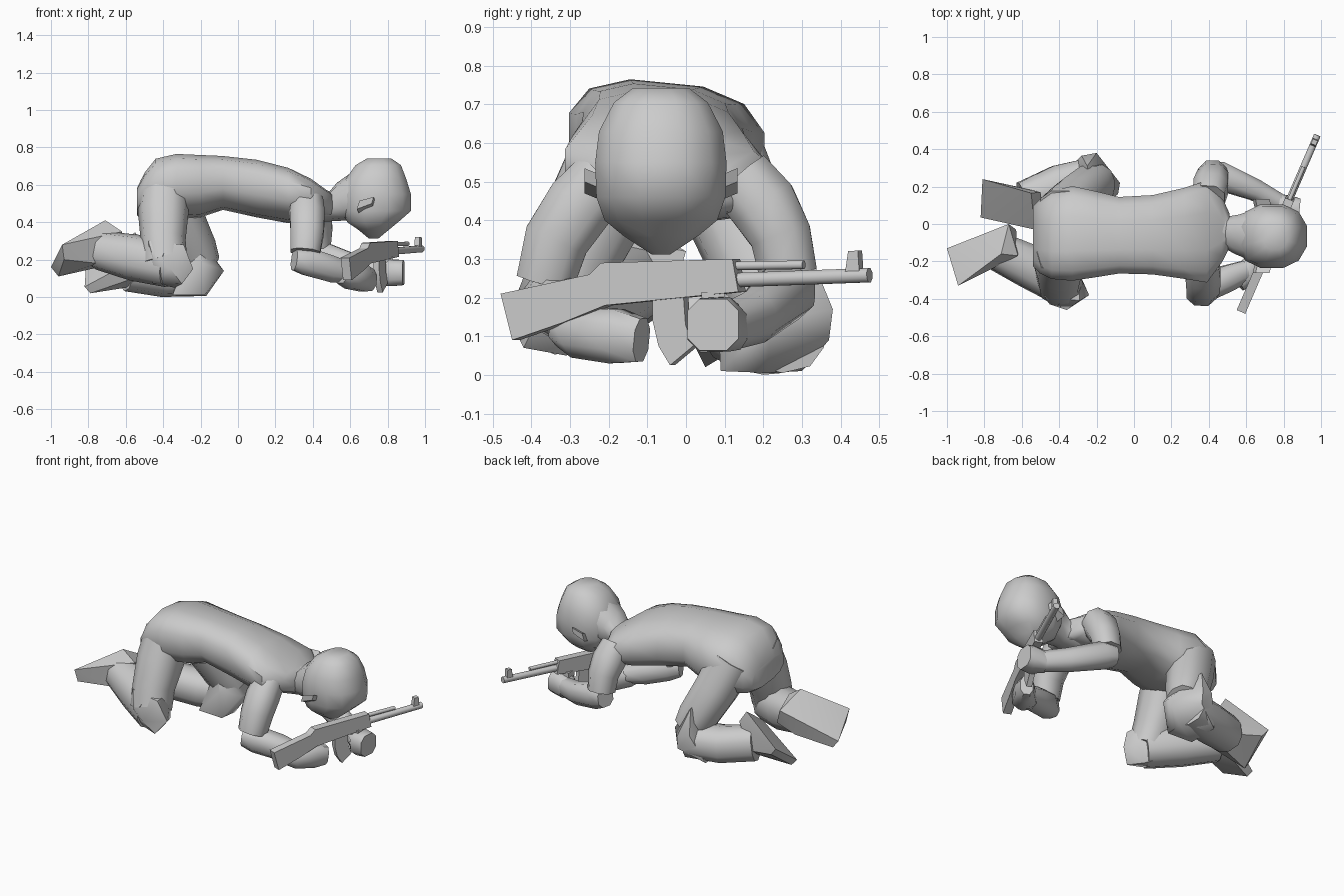
import bpy, bmesh, math
from mathutils import Vector


def finish(name, bm, angle=40):
    bmesh.ops.recalc_face_normals(bm, faces=bm.faces)
    me = bpy.data.meshes.new(name)
    bm.to_mesh(me)
    bm.free()
    ob = bpy.data.objects.new(name, me)
    bpy.context.collection.objects.link(ob)
    bpy.ops.object.select_all(action='DESELECT')
    ob.select_set(True)
    bpy.context.view_layer.objects.active = ob
    bpy.ops.object.shade_smooth_by_angle(angle=math.radians(angle))
    return ob


def loft(name, rings, side=(0, 1, 0), axis=None, n=10, power=0.85, roll=0.0, angle=50):
    """Skin a row of rings (x, y, z, half width along side, half height)."""
    bm = bmesh.new()
    loops = []
    pts = [Vector(r[:3]) for r in rings]
    for i, r in enumerate(rings):
        t = Vector(axis) if axis else pts[min(i + 1, len(pts) - 1)] - pts[max(i - 1, 0)]
        t.normalize()
        s = Vector(side)
        s = (s - t * s.dot(t)).normalized()
        u = t.cross(s)
        loop = []
        for k in range(n):
            a = 2 * math.pi * (k + 0.5) / n
            c, d = math.cos(a), math.sin(a)
            c = math.copysign(abs(c) ** power, c) * r[3]
            d = math.copysign(abs(d) ** power, d) * r[4]
            p = pts[i] + s * c + u * d
            p.z += roll * c
            loop.append(bm.verts.new(p))
        loops.append(loop)
    for A, B in zip(loops, loops[1:]):
        for k in range(n):
            j = (k + 1) % n
            bm.faces.new((A[k], A[j], B[j], B[k]))
    bm.faces.new(loops[0])
    bm.faces.new(loops[-1])
    return finish(name, bm, angle)


def hull(name, pts, angle=30):
    bm = bmesh.new()
    for p in pts:
        bm.verts.new(p)
    bmesh.ops.convex_hull(bm, input=bm.verts)
    return finish(name, bm, angle)


def gun(y, z, t=0.0):
    """Point in the rifle's slanted upright plane, t across it."""
    return Vector((0.775 + 0.432 * y + 0.918 * t, y - 0.397 * t, z))


def plate(name, profile, half):
    bm = bmesh.new()
    A = [bm.verts.new(gun(y, z, -half)) for y, z in profile]
    B = [bm.verts.new(gun(y, z, half)) for y, z in profile]
    bm.faces.new(A)
    bm.faces.new(B)
    for k in range(len(A)):
        j = (k + 1) % len(A)
        bm.faces.new((A[k], A[j], B[j], B[k]))
    return finish(name, bm, 20)


def rod(name, y0, z0, y1, z1, r):
    return loft(name, [(*gun(y0, z0), r, r), (*gun(y1, z1), r, r)],
                side=(0.918, -0.397, 0), n=8, power=1)


# torso: (x, y min, y max, z min, z max), rump to collar
body = [(-.54, -.23, .10, .44, .58), (-.50, -.27, .14, .41, .66), (-.44, -.30, .18, .40, .735),
        (-.33, -.31, .21, .42, .76), (-.20, -.29, .18, .43, .755), (-.08, -.27, .15, .47, .75),
        (.10, -.275, .16, .43, .73), (.27, -.30, .20, .40, .685), (.39, -.32, .24, .41, .625),
        (.47, -.21, .15, .42, .57), (.51, -.13, .06, .42, .55)]
loft("torso", [(x, (a + b) / 2, (c + d) / 2, (b - a) / 2, (d - c) / 2) for x, a, b, c, d in body],
     axis=(1, 0, 0), n=12, power=.75, roll=-.1)

# neck and head
loft("neck", [(.42, -.04, .49, .14, .09), (.50, -.045, .485, .09, .08), (.56, -.055, .51, .11, .105),
              (.64, -.06, .53, .14, .14)], n=10)
skull = [(.742, .69, .82, .075), (.705, .625, .875, .125), (.63, .57, .905, .165), (.55, .545, .93, .175),
         (.46, .55, .93, .172), (.40, .58, .86, .15), (.36, .64, .81, .10), (.312, .70, .75, .025)]
loft("head", [((a + b) / 2, -.065, z, w, (b - a) / 2) for z, a, b, w in skull],
     axis=(0, 0, 1), n=12, power=.85)
for s, nm in ((-1, "ear_right"), (1, "ear_left")):
    prof = [(.645, .465), (.725, .495), (.735, .53), (.66, .51)]
    hull(nm, [(x, -.065 + s * .15, z - .015) for x, z in prof] +
         [(x - .01, -.065 + s * .198, z + .005) for x, z in prof])

# right leg
loft("right_thigh", [(-.39, -.15, .62, .13, .13), (-.40, -.22, .45, .135, .135),
                     (-.40, -.29, .30, .12, .12), (-.39, -.33, .18, .11, .12)])
hull("right_knee", [(-.24, -.38, .15), (-.30, -.42, .07), (-.34, -.31, .05), (-.36, -.46, .15),
                    (-.45, -.43, .20), (-.28, -.29, .13), (-.29, -.41, .28), (-.30, -.26, .28),
                    (-.46, -.36, .075), (-.48, -.39, .30), (-.46, -.22, .10)], 50)
loft("right_shin", [(-.36, -.34, .17, .11, .12), (-.55, -.23, .21, .12, .125),
                    (-.74, -.14, .25, .105, .105)])
hull("right_foot", [(-1, -.13, .16), (-.94, -.33, .28), (-.71, -.16, .41), (-.67, 0, .32),
                    (-.96, -.13, .11), (-.93, -.31, .20), (-.62, -.17, .35), (-.63, -.03, .22),
                    (-.75, -.22, .18), (-.74, -.06, .16)])

# left leg
loft("left_thigh", [(-.38, .06, .60, .13, .14), (-.31, .13, .42, .13, .13),
                    (-.23, .20, .25, .12, .12), (-.19, .225, .17, .10, .10)])
hull("left_knee", [(-.075, .22, .14), (-.085, .16, .15), (-.20, .38, .17), (-.20, .37, .09),
                   (-.17, .21, .005), (-.18, .09, .01), (-.28, .365, .19), (-.25, .31, .34),
                   (-.22, .11, .33), (-.19, .08, .18), (-.35, .30, .01), (-.35, .10, .01)], 50)
loft("left_shin", [(-.20, .25, .11, .115, .105), (-.40, .20, .11, .12, .11),
                   (-.59, .13, .14, .10, .11)])
hull("left_foot", [(-.82, .035, .055), (-.81, .24, .20), (-.55, .165, .345), (-.53, -.03, .21),
                   (-.79, .05, .02), (-.77, .23, .15), (-.50, .17, .27), (-.50, .00, .12),
                   (-.60, .10, .05), (-.58, .19, .11)])

# upper arms with sleeves, then forearms and hands
loft("right_sleeve", [(.37, -.21, .51, .09, .09), (.37, -.275, .44, .10, .095),
                      (.37, -.335, .35, .095, .09), (.36, -.365, .24, .085, .08)],
     side=(1, 0, 0), n=8)
loft("left_sleeve", [(.40, .14, .51, .09, .09), (.41, .20, .44, .10, .095),
                     (.42, .245, .36, .09, .085), (.42, .265, .26, .08, .08)],
     side=(1, 0, 0), n=8)
loft("right_forearm", [(.30, -.375, .20, .05, .06), (.37, -.35, .19, .075, .08),
                       (.50, -.29, .15, .075, .075), (.60, -.25, .125, .06, .055)], n=8)
loft("left_forearm", [(.38, .28, .23, .06, .06), (.45, .26, .22, .08, .08),
                      (.65, .18, .15, .06, .07), (.80, .10, .12, .05, .06)], n=8)
loft("right_hand", [(.55, -.31, .12, .06, .05), (.60, -.27, .11, .075, .07),
                    (.67, -.18, .10, .06, .075), (.71, -.115, .09, .04, .06)],
     side=(.5, -.5, 0), n=8)
loft("left_hand", [(.76, .12, .12, .05, .06), (.83, .075, .13, .08, .075),
                   (.885, .07, .13, .07, .07)], n=8, power=.7)
hull("left_thumb", [(.77 + i, .04 + j, .18 + k) for i in (0, .06) for j in (0, .06) for k in (0, .035)])

# rifle
plate("rifle_stock", [(-.47, .21), (-.24, .26), (-.21, .29), (.13, .30), (.145, .215),
                      (-.20, .18), (-.31, .135), (-.44, .09)], .025)
plate("rifle_magazine", [(-.08, .20), (-.08, .14), (-.065, .075), (-.035, .025), (.025, .075),
                         (.005, .13), (0, .20)], .016)
rod("rifle_barrel", .12, .245, .475, .258, .02)
rod("rifle_gas_tube", .12, .282, .305, .285, .012)
plate("rifle_front_sight", [(.415, .25), (.425, .32), (.45, .322), (.455, .25)], .014)
